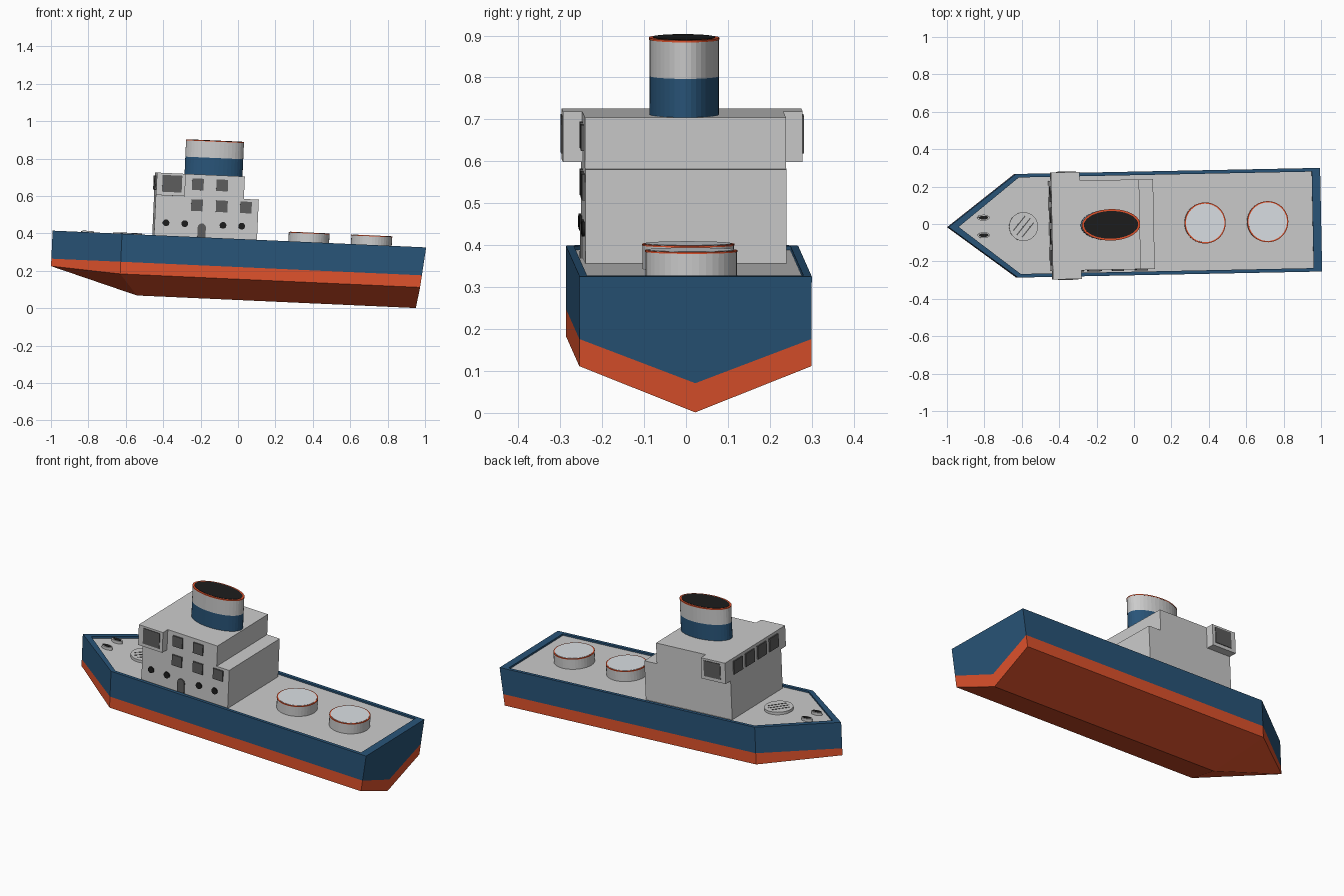
import bpy, bmesh, math
from mathutils import Matrix, Vector

if "Cube" in bpy.data.objects:
    bpy.data.objects.remove(bpy.data.objects["Cube"])

# The whole ship sits slightly pitched and yawed
POSE = (Matrix.Translation((0, 0.003, 0)) @ Matrix.Rotation(0.02, 4, 'Z')
        @ Matrix.Rotation(0.045, 4, 'Y'))
OFF = -0.005  # deck fittings sit a touch off the centreline


def material(name, rgb):
    m = bpy.data.materials.new(name)
    m.diffuse_color = (*rgb, 1)
    m.use_nodes = True
    m.node_tree.nodes["Principled BSDF"].inputs["Base Color"].default_value = m.diffuse_color
    return m


BLUE = material("blue_paint", (0.022, 0.09, 0.19))
RED = material("red_paint", (0.75, 0.085, 0.025))
DARK = material("black", (0.012, 0.012, 0.012))
GLASS = material("window_grey", (0.11, 0.11, 0.11))
PALE = material("pale_grey", (0.70, 0.74, 0.77))


def finish(name, bm, mats=()):
    bmesh.ops.recalc_face_normals(bm, faces=bm.faces)
    me = bpy.data.meshes.new(name)
    bm.to_mesh(me)
    bm.free()
    for m in mats:
        me.materials.append(m)
    ob = bpy.data.objects.new(name, me)
    bpy.context.collection.objects.link(ob)
    ob.matrix_world = POSE
    return ob


def box(name, lo, hi, mat=None, turn=0):
    lo, hi = Vector(lo), Vector(hi)
    bm = bmesh.new()
    m = (Matrix.Translation((lo + hi) / 2) @ Matrix.Rotation(turn, 4, 'Z')
         @ Matrix.Diagonal((*(hi - lo), 1)))
    bmesh.ops.create_cube(bm, size=1, matrix=m)
    return finish(name, bm, [mat] if mat else [])


def drum(name, x, y, z0, z1, rx, ry, mat=None, sides=40):
    bm = bmesh.new()
    m = Matrix.Translation((x, y + OFF, (z0 + z1) / 2)) @ Matrix.Diagonal((rx, ry, z1 - z0, 1))
    bmesh.ops.create_cone(bm, cap_ends=True, segments=sides, radius1=1, radius2=1, depth=1, matrix=m)
    return finish(name, bm, [mat] if mat else [])


def side_prism(name, profile, y0, y1, mat=None):
    """Extrude an x-z profile from y0 to y1."""
    bm = bmesh.new()
    f = bm.faces.new([bm.verts.new((x, y0 + OFF, z)) for x, z in profile])
    r = bmesh.ops.extrude_face_region(bm, geom=[f])
    bmesh.ops.translate(bm, vec=(0, y1 - y0, 0),
                        verts=[v for v in r["geom"] if isinstance(v, bmesh.types.BMVert)])
    return finish(name, bm, [mat] if mat else [])


# Hull: red bottom, blue sides and rim, sunken deck
def hull():
    W, top, deck, paint, chine, keel = 0.277, 0.37, 0.36, 0.22, 0.155, 0.044
    stern = lambda z: 0.985 - (top - z) * 0.107
    bm = bmesh.new()

    def face(pts, idx):
        bm.faces.new([bm.verts.new(p) for p in pts]).material_index = idx

    outer = [(stern(top), W), (-0.643, W), (-1.009, 0)]
    inner = [(0.94, W - 0.019), (-0.628, W - 0.019), (-0.955, 0)]
    for s in (1, -1):
        at = lambda p, z: (p[0], p[1] * s, z)
        corner, bow = outer[1], outer[2]
        # topsides
        face([(stern(top), s * W, top), at(corner, top), at(corner, paint), (stern(paint), s * W, paint)], 0)
        face([at(corner, top), at(bow, top), at(bow, paint), at(corner, paint)], 0)
        # boot stripe
        face([(stern(paint), s * W, paint), at(corner, paint), at(corner, chine), (stern(chine), s * W, chine)], 1)
        face([at(corner, paint), at(bow, paint), at(bow, 0.18), at(corner, chine)], 1)
        # bottom
        k_aft, k_fwd = (stern(keel), 0, keel), (-0.543, 0, keel)
        face([(stern(chine), s * W, chine), at(corner, chine), k_fwd, k_aft], 1)
        face([at(corner, chine), at(bow, 0.18), k_fwd], 1)
        # transom
        mid = (stern(0.114), 0, 0.114)
        face([(stern(top), s * W, top), (stern(top), 0, top), mid, (stern(paint), s * W, paint)], 0)
        face([(stern(paint), s * W, paint), mid, k_aft, (stern(chine), s * W, chine)], 1)
        # rim, its inner wall and the deck
        o, i = [(outer[0][0], 0)] + outer, [(inner[0][0], 0)] + inner
        for n in range(3):
            face([at(o[n], top), at(o[n + 1], top), at(i[n + 1], top), at(i[n], top)], 0)
            face([at(i[n], top), at(i[n + 1], top), at(i[n + 1], deck), at(i[n], deck)], 0)
        face([at(p, deck) for p in i], 2)
    bmesh.ops.remove_doubles(bm, verts=bm.verts, dist=1e-4)
    ob = finish("hull", bm, [BLUE, RED, None])


hull()

# Deckhouse with stepped aft end, and bridge wings
side_prism("deckhouse", [(-0.471, 0.36), (0.08, 0.36), (0.08, 0.585),
                         (0.0, 0.585), (0.0, 0.705), (-0.471, 0.705)], -0.24, 0.24)
P = 0.007  # how far windows stand proud
for s, side in ((-1, "near"), (1, "far")):
    ys = sorted((s * 0.24, s * 0.286))
    box("bridge_wing_" + side, (-0.471, ys[0] + OFF, 0.585), (-0.317, ys[1] + OFF, 0.705))
    ys = sorted((s * 0.28, s * (0.286 + P / 2)))
    box("wing_window_" + side, (-0.440, ys[0] + OFF, 0.604), (-0.335, ys[1] + OFF, 0.694), GLASS)

# Forward bridge windows
for y in (-0.17, -0.057, 0.057, 0.17):
    box("bridge_window", (-0.471 - P, y - 0.042 + OFF, 0.613), (-0.465, y + 0.042 + OFF, 0.688), GLASS)

# Square windows, portholes and arched door on the front side only
for x, z in ((-0.249, 0.652), (-0.119, 0.652), (-0.249, 0.54), (-0.116, 0.54), (0.013, 0.54)):
    box("side_window", (x - 0.031, -0.24 - P + OFF, z - 0.031), (x + 0.031, -0.235 + OFF, z + 0.031), GLASS)
for x in (-0.41, -0.31, -0.105, -0.005):
    ring = [(x + 0.018 * math.cos(a * math.tau / 20), 0.439 + 0.018 * math.sin(a * math.tau / 20))
            for a in range(20)]
    side_prism("porthole", ring, -0.24 - P, -0.235, DARK)
arch = [(-0.218 + 0.022 * math.cos(a * math.pi / 10), 0.422 + 0.022 * math.sin(a * math.pi / 10))
        for a in range(11)]
side_prism("door", arch + [(-0.24, 0.36), (-0.196, 0.36)], -0.24 - P, -0.235, GLASS)

# Funnel
FX = -0.163
drum("funnel_base", FX, 0, 0.70, 0.797, 0.155, 0.083, BLUE)
drum("funnel_top", FX, 0, 0.797, 0.884, 0.155, 0.083)
drum("funnel_rim", FX, 0, 0.884, 0.889, 0.156, 0.084, RED)
drum("funnel_opening", FX, 0, 0.886, 0.8905, 0.145, 0.074, DARK)

# Round cargo hatches
for x in (0.362, 0.697):
    drum("cargo_hatch", x, 0, 0.355, 0.416, 0.109, 0.109)
    drum("cargo_hatch_rim", x, 0, 0.416, 0.420, 0.110, 0.110, RED)
    drum("cargo_hatch_lid", x, 0, 0.417, 0.4215, 0.103, 0.103, PALE)

# Slotted bow hatch and mooring fairleads
drum("bow_hatch", -0.608, 0, 0.355, 0.375, 0.077, 0.077)
for k in (-1, 0, 1):
    c = Vector((-0.608 + k * 0.023, OFF - k * 0.018, 0.375))
    half = Vector((0.05 if k else 0.058, 0.003, 0.0015))
    box("bow_hatch_slot", c - half, c + half, GLASS, math.radians(50))
for y in (-0.042, 0.052):
    drum("fairlead", -0.822, y, 0.355, 0.376, 0.033, 0.016, sides=24)
    drum("fairlead_opening", -0.822, y, 0.372, 0.3775, 0.026, 0.010, DARK, 24)
